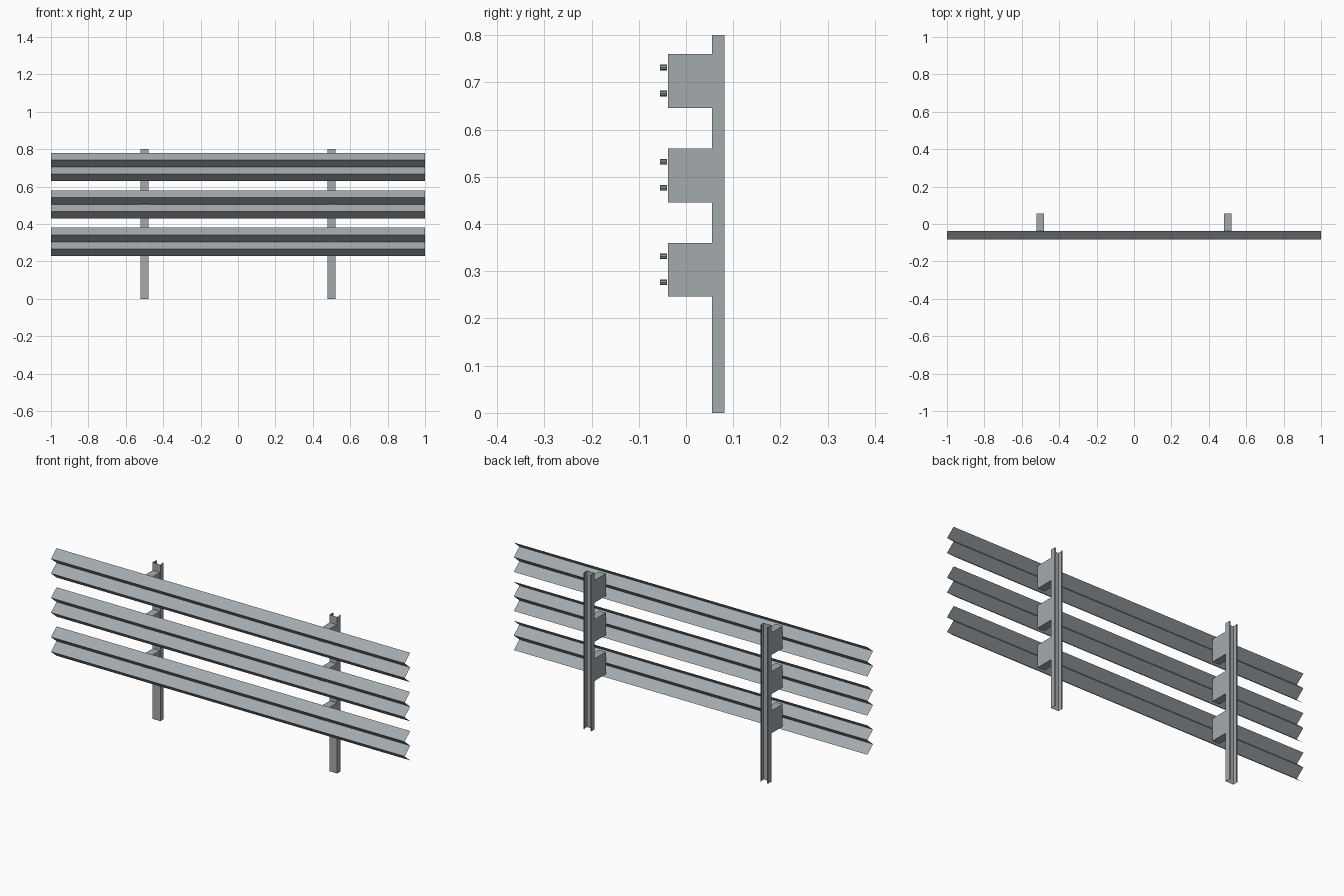
import bpy, bmesh, math
from mathutils import Matrix

if "Cube" in bpy.data.objects:
    bpy.data.objects.remove(bpy.data.objects["Cube"])


def material(name, rgb):
    m = bpy.data.materials.new(name)
    m.diffuse_color = (*rgb, 1)
    m.use_nodes = True
    m.node_tree.nodes["Principled BSDF"].inputs["Base Color"].default_value = m.diffuse_color
    return m


STEEL = material("galvanised grey", (0.37, 0.40, 0.42))
BOLT = material("bolt grey", (0.28, 0.30, 0.31))


def finish(bm, name, mat):
    me = bpy.data.meshes.new(name)
    bm.to_mesh(me)
    bm.free()
    me.materials.append(mat)
    ob = bpy.data.objects.new(name, me)
    bpy.context.collection.objects.link(ob)
    return ob


def sheet(name, start, end, mat):
    """Thin sheet swept between two matching open profiles."""
    bm = bmesh.new()
    a = [bm.verts.new(p) for p in start]
    b = [bm.verts.new(p) for p in end]
    for i in range(len(a) - 1):
        bm.faces.new((a[i], a[i + 1], b[i + 1], b[i]))
    return finish(bm, name, mat)


def box(name, lo, hi, mat):
    bm = bmesh.new()
    bmesh.ops.create_cube(bm, size=1)
    for v in bm.verts:
        v.co = [lo[i] + (v.co[i] + 0.5) * (hi[i] - lo[i]) for i in range(3)]
    return finish(bm, name, mat)


def bolt(x, z):
    bm = bmesh.new()
    bmesh.ops.create_cone(
        bm, cap_ends=True, segments=8, radius1=0.006, radius2=0.006, depth=0.015,
        matrix=Matrix.Translation((x, -0.0475, z)) @ Matrix.Rotation(math.pi / 2, 4, 'X'))
    return finish(bm, "bolt", BOLT)


BACK, FRONT = -0.0375, -0.082
RAILS = (0.305, 0.505, 0.705)

# corrugated rails
for z in RAILS:
    prof = [(FRONT if i % 2 else BACK, z + 0.075 - 0.0375 * i) for i in range(5)]
    sheet("rail", [(-1, y, h) for y, h in prof], [(1, y, h) for y, h in prof], STEEL)

for x in (-0.5, 0.5):
    # channel post, open at the back with small lips
    w, lip = 0.022, 0.016
    c = [(lip, 0.082), (w, 0.082), (w, 0.055), (-w, 0.055), (-w, 0.082), (-lip, 0.082)]
    sheet("post", [(x + a, y, 0) for a, y in c], [(x + a, y, 0.8) for a, y in c], STEEL)
    for z in RAILS:
        # spacer block and its bolts
        box("spacer_block", (x - 0.02, -0.0385, z - 0.059), (x + 0.02, 0.055, z + 0.055), STEEL)
        for dz in (-0.0285, 0.0265):
            bolt(x, z + dz)
